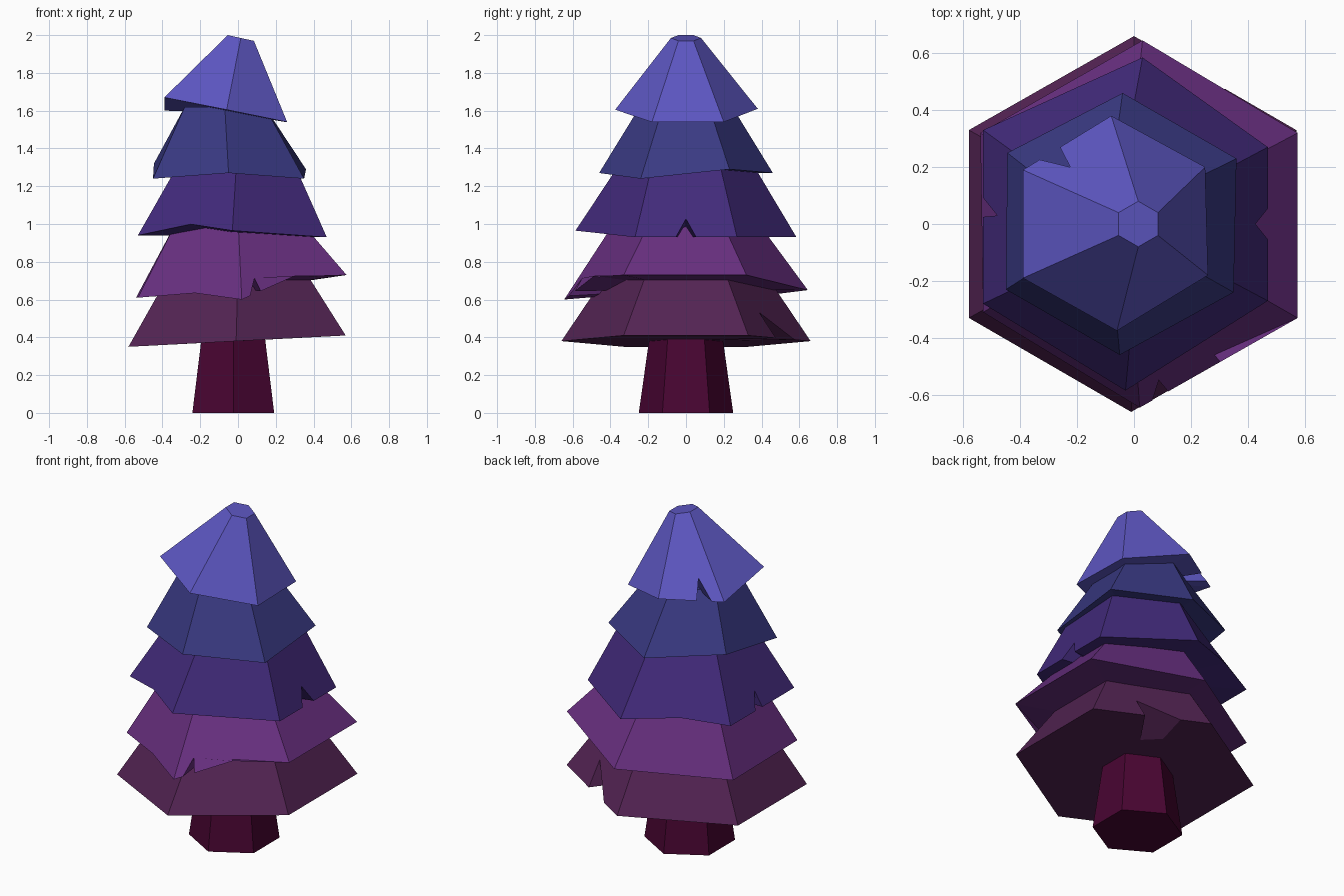
import bpy
from math import cos, sin, radians
from mathutils import Vector

if "Cube" in bpy.data.objects:
    bpy.data.objects.remove(bpy.data.objects["Cube"])


def make_object(name, verts, faces, rgb):
    mesh = bpy.data.meshes.new(name)
    mesh.from_pydata(verts, [], faces)
    obj = bpy.data.objects.new(name, mesh)
    bpy.context.collection.objects.link(obj)
    mat = bpy.data.materials.new(name + "_color")
    mat.diffuse_color = [(c / 255) ** 2.2 for c in rgb] + [1]
    mat.use_nodes = True
    mat.node_tree.nodes["Principled BSDF"].inputs["Base Color"].default_value = mat.diffuse_color
    mesh.materials.append(mat)


def hexagon(cx, r, z, tilt=0.0):
    # Corner order: right front, right back, back, left back, left front, front
    pts = []
    for i in range(6):
        a = radians(-30 + 60 * i)
        x = cx + r * cos(a)
        pts.append(Vector((x, r * sin(a), z - tilt * x)))
    return pts


def tier(name, rim, top, rgb, notches={}, kinks={}):
    """Crooked hexagonal skirt; edges may hold a V notch or a raised kink."""
    rim = [Vector(p) for p in rim]
    center = sum(rim, Vector()) / 6
    verts = list(top)
    outline, walls, inner_z = [], [], []

    def add(p, flat_z):
        verts.append(p)
        outline.append(len(verts) - 1)
        inner_z.append(flat_z)

    starts = []
    for i in range(6):
        a, b = rim[i], rim[(i + 1) % 6]
        ta, tb = top[i], top[(i + 1) % 6]
        starts.append(len(outline))
        add(a, a.z)
        extra = []
        if i in notches:
            t0, tm, t1, depth = notches[i]
            extra += [(t0, 0, 0), (tm, depth, 0), (t1, 0, 0)]
        if i in kinks:
            t, dz = kinks[i]
            extra.append((t, 0, dz))
        raised = kinks.get(i)
        for t, depth, dz in extra:
            p = a.lerp(b, t)
            if raised and not dz:
                p.z += raised[1] * t / raised[0]
            p.z += dz
            add(p.lerp(ta.lerp(tb, t), depth), p.z)
    n = len(outline)
    starts.append(n)

    # sloping sides and top cap
    for i in range(6):
        edge = [outline[k % n] for k in range(starts[i], starts[i + 1] + 1)]
        walls.append(edge + [(i + 1) % 6, i])
    walls.append(list(range(6)))

    # underside: outer band, then a fan to the middle
    first = len(verts)
    for k, z in zip(outline, inner_z):
        p = verts[k].copy()
        p.z = z
        verts.append(p.lerp(center, 0.38))
    verts.append(center)
    for k in range(n):
        j = (k + 1) % n
        walls.append([outline[j], outline[k], first + k, first + j])
        walls.append([first + j, first + k, first + n])
    make_object(name, verts, walls, rgb)


# Trunk
low, high = hexagon(-0.025, 0.25, 0), hexagon(-0.025, 0.165, 0.6)
sides = [[i, (i + 1) % 6, 6 + (i + 1) % 6, 6 + i] for i in range(6)]
make_object("trunk", low + high,
            sides + [[5, 4, 3, 2, 1, 0], [6, 7, 8, 9, 10, 11]], (74, 13, 53))

# Foliage tiers, bottom to top
tier("foliage_1",
     [(.57, -.33, .41), (.57, .33, .41), (0, .66, .38),
      (-.58, .33, .35), (-.58, -.33, .35), (-.01, -.66, .38)],
     hexagon(0, .41, .75), (84, 40, 84), notches={1: (.44, .37, .74, .38)})
tier("foliage_2",
     [(.575, -.33, .73), (.575, .32, .73), (.03, .645, .65),
      (-.54, .32, .61), (-.53, -.31, .61), (.02, -.645, .6)],
     hexagon(0, .365, 1.03), (103, 50, 126),
     notches={5: (.08, .14, .18, .2)}, kinks={4: (.55, .03), 5: (.51, .06)})
tier("foliage_3",
     [(.47, -.27, .93), (.47, .27, .93), (.03, .585, .93),
      (-.53, .33, .94), (-.53, -.28, .94), (-.03, -.585, .965)],
     hexagon(-.01, .37, 1.29), (68, 46, 122),
     notches={0: (.4, .5, .6, .27), 3: (.39, .48, .5, .25)},
     kinks={2: (.55, .03), 4: (.56, .045)})
tier("foliage_4",
     [(.35, -.24, 1.24), (.36, .23, 1.29), (-.04, .46, 1.27),
      (-.445, .25, 1.32), (-.45, -.23, 1.24), (-.05, -.46, 1.27)],
     hexagon(-.07, .245, 1.62), (60, 60, 130))
tier("foliage_5",
     [(.26, -.18, 1.54), (.25, .2, 1.54), (-.08, .38, 1.61),
      (-.39, .19, 1.6), (-.39, -.19, 1.67), (-.06, -.375, 1.605)],
     hexagon(.015, .08, 1.988, .22), (93, 87, 192),
     notches={2: (.58, .68, .81, .26)})
